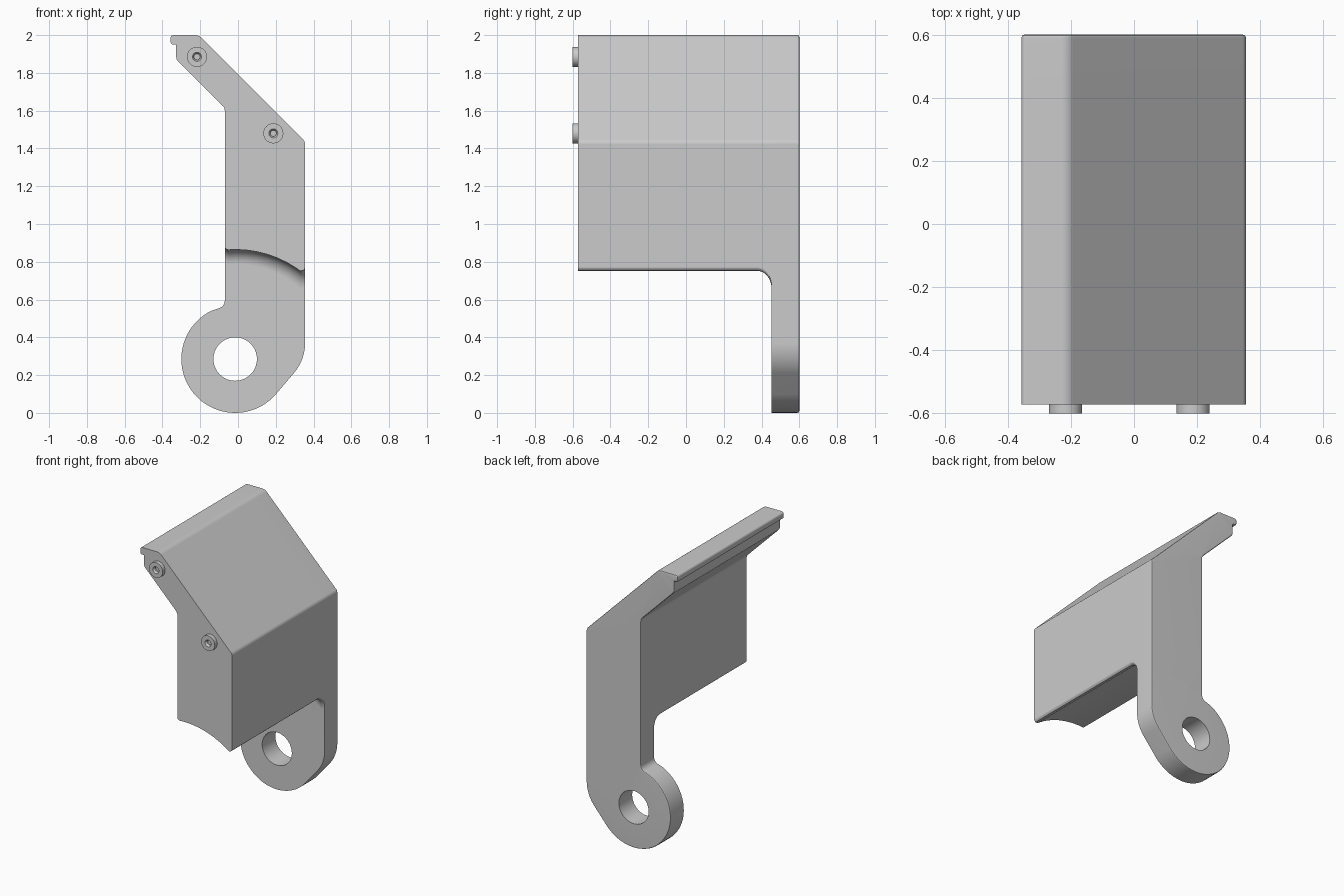
import bpy, bmesh
from math import sin, cos, tan, pi, radians, sqrt
from mathutils import Vector

cube = bpy.data.objects.get("Cube")
if cube:
    bpy.data.objects.remove(cube, do_unlink=True)

grey = bpy.data.materials.new("satin_grey")
grey.use_nodes = True
grey.diffuse_color = (0.6, 0.6, 0.6, 1)
grey.node_tree.nodes["Principled BSDF"].inputs["Base Color"].default_value = (0.6, 0.6, 0.6, 1)

EYE = Vector((-0.015, 0.285))      # centre of the pivot hole, as (x, z)
LEFT, RIGHT = -0.07, 0.355         # sides of the shank
FRONT, PLATE, BACK = -0.572, 0.453, 0.6
EYE_R, HOLE_R, RELIEF_R, FILLET = 0.285, 0.115, 0.58, 0.075


def polar(centre, r, a):
    return centre + Vector((r * cos(a), r * sin(a)))


def circle(centre, r, n):
    return [polar(centre, r, 2 * pi * i / n) for i in range(n)]


def round_corner(prev, p, nxt, r, n=6):
    """Points of a fillet of radius r at corner p."""
    u, v = (prev - p).normalized(), (nxt - p).normalized()
    half = u.angle(v) / 2
    t = min(r / tan(half), 0.95 * (nxt - p).length, 0.95 * (prev - p).length)
    r = t * tan(half)
    centre = p + (u + v).normalized() * (r / sin(half))
    a, b = p + u * t - centre, p + v * t - centre
    return [centre + a.lerp(b, i / n).normalized() * r for i in range(n + 1)]


def rounded(corners):
    """Interior corners of an open chain of (x, z, radius), rounded."""
    pts = [Vector(c[:2]) for c in corners]
    out = []
    for i in range(1, len(pts) - 1):
        r = corners[i][2]
        out += round_corner(pts[i - 1], pts[i], pts[i + 1], r) if r else [pts[i]]
    return out


def relief(radius, n=8):
    """Concave underside of the block, from the left side to the right."""
    xl, xr = LEFT - EYE.x, RIGHT - EYE.x
    a = Vector((1, 0)).angle(Vector((xl, sqrt(radius**2 - xl**2))))
    b = Vector((1, 0)).angle(Vector((xr, sqrt(radius**2 - xr**2))))
    chain = [(LEFT, 1.5, 0)]
    for i in range(n + 1):
        p = polar(EYE, radius, a + (b - a) * i / n)
        chain.append((p.x, p.y, 0.02 if i in (0, n) else 0))
    return rounded(chain + [(RIGHT, 1.4, 0)])


def ring(bm, pts, y):
    return [bm.verts.new((p.x, y, p.y)) for p in pts]


def bridge(bm, a, b):
    n = len(a)
    for i in range(n):
        bm.faces.new((a[i], a[(i + 1) % n], b[(i + 1) % n], b[i]))


def drill(bm, face, y):
    """Replace a flat face by one with the pivot hole in it."""
    edges = list(face.edges)
    bmesh.ops.delete(bm, geom=[face], context='FACES_ONLY')
    hole = ring(bm, circle(EYE, HOLE_R, 64), y)
    edges += [bm.edges.new((hole[i - 1], hole[i])) for i in range(len(hole))]
    bmesh.ops.triangle_fill(bm, edges=edges, use_beauty=True, normal=(0, 1, 0))
    return hole


def finish(bm, name):
    bmesh.ops.recalc_face_normals(bm, faces=bm.faces)
    mesh = bpy.data.meshes.new(name)
    bm.to_mesh(mesh)
    bm.free()
    mesh.materials.append(grey)
    ob = bpy.data.objects.new(name, mesh)
    bpy.context.collection.objects.link(ob)
    bpy.ops.object.select_all(action='DESELECT')
    ob.select_set(True)
    bpy.context.view_layer.objects.active = ob
    bpy.ops.object.shade_smooth_by_angle(angle=radians(30))
    return ob


# Upper outline: sloped head with a small lip
head = rounded([
    (RIGHT, 1.0, 0), (RIGHT, 1.437, 0.035), (-0.208, 2.0, 0.05),
    (-0.357, 2.0, 0.015), (-0.357, 1.95, 0.015), (-0.327, 1.95, 0.005),
    (-0.327, 1.872, 0.03), (LEFT, 1.615, 0.04), (LEFT, 1.0, 0)])

# Lower outline: pivot eye blending into the shank
xl = LEFT - EYE.x
eye = [(LEFT, 1.0, 0), (LEFT, EYE.y + sqrt(EYE_R**2 - xl**2), 0.04)]
first, last, steps = radians(116), radians(319.3), 44
for i in range(steps + 1):
    eye.append((*polar(EYE, EYE_R, first + (last - first) * i / steps), 0))
lower = rounded(eye + [(RIGHT, 0.28, 0.24), (RIGHT, 1.0, 0)])

# Block: lofted backwards, its underside flaring down through a fillet
bm = bmesh.new()
sections = [(FRONT, RELIEF_R)]
for i in range(9):
    a = pi / 2 * i / 8
    sections.append((PLATE - FILLET + FILLET * sin(a), RELIEF_R - FILLET * (1 - cos(a))))
rings = [ring(bm, head + relief(r), y) for y, r in sections]
bm.faces.new(rings[0])
for a, b in zip(rings, rings[1:]):
    bridge(bm, a, b)

# Rear plate: continues the block and carries the eye
top, under = rings[-1][:len(head)], rings[-1][len(head):]
low = ring(bm, lower, PLATE)
plate_front = top + [under[0]] + low + [under[-1]]
plate_back = [bm.verts.new((v.co.x, BACK, v.co.z)) for v in plate_front]
bridge(bm, plate_front, plate_back)
front_face = bm.faces.new([under[0]] + low + under[:0:-1])
hole_front = drill(bm, front_face, PLATE)

# Softened rear rim, then the bore of the pivot hole
rim = bm.faces.new(plate_back)
bmesh.ops.recalc_face_normals(bm, faces=bm.faces)
bmesh.ops.bevel(bm, geom=list(rim.edges), offset=0.01, segments=2,
                profile=0.5, affect='EDGES', clamp_overlap=False)
cap = max(bm.faces, key=lambda f: min(v.co.y for v in f.verts))
bridge(bm, hole_front, drill(bm, cap, BACK))
body = finish(bm, "bracket_body")
body.modifiers.new("flat_face_normals", 'WEIGHTED_NORMAL').keep_sharp = True

# Two bosses with a countersunk socket on the front
boss_profile = [(0.053, FRONT), (0.053, -0.6), (0.024, -0.6), (0.016, -0.588), (0.016, -0.578)]
for name, x, z in (("upper_boss", -0.217, 1.885), ("lower_boss", 0.187, 1.48)):
    bm = bmesh.new()
    loops = [ring(bm, circle(Vector((x, z)), r, 40), y) for r, y in boss_profile]
    for a, b in zip(loops, loops[1:]):
        bridge(bm, a, b)
    bm.faces.new(loops[0])
    bm.faces.new(loops[-1])
    finish(bm, name)
